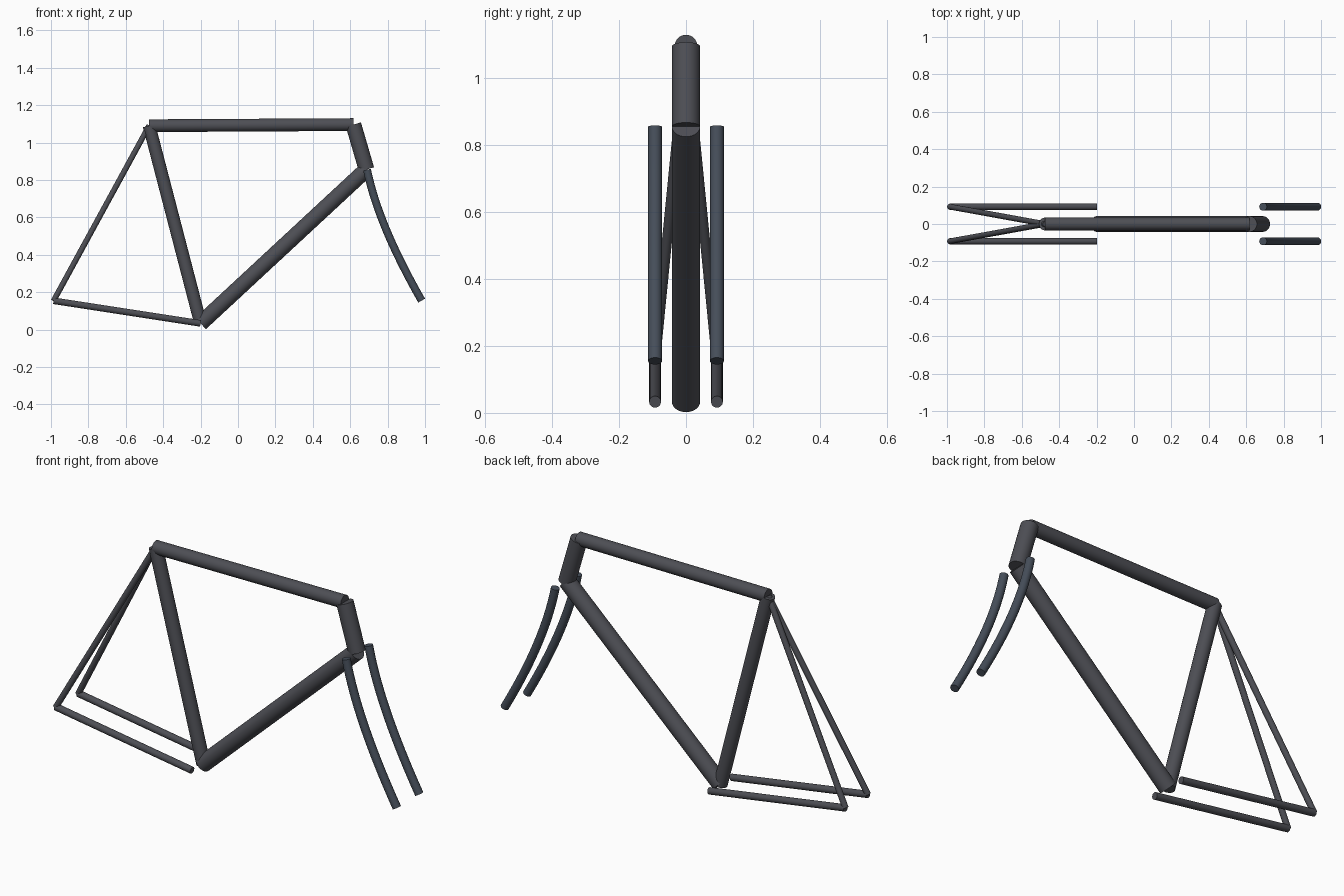
import bpy
from math import radians
from mathutils import Vector

if "Cube" in bpy.data.objects:
    bpy.data.objects.remove(bpy.data.objects["Cube"])


def material(name, rgb):
    m = bpy.data.materials.new(name)
    m.diffuse_color = (*rgb, 1)
    m.use_nodes = True
    m.node_tree.nodes["Principled BSDF"].inputs["Base Color"].default_value = m.diffuse_color
    return m


FRAME = material("frame_grey", (0.075, 0.077, 0.09))
FORK = material("fork_blue_grey", (0.06, 0.075, 0.10))


def tube(name, a, b, r):
    """Capped straight tube between two points."""
    a, b = Vector(a), Vector(b)
    d = b - a
    bpy.ops.mesh.primitive_cylinder_add(vertices=32, radius=r, depth=d.length,
                                        location=(a + b) / 2)
    ob = bpy.context.object
    ob.rotation_euler = d.to_track_quat('Z', 'Y').to_euler()
    ob.name = name
    ob.data.materials.append(FRAME)
    bpy.ops.object.shade_smooth_by_angle(angle=radians(40))
    return ob


def fork_blade(name, y, r):
    """Forward-curving blade swept along a bezier."""
    top, mid, tip = (Vector((0.69, y, 0.855)), Vector((0.75, y, 0.56)),
                     Vector((0.982, y, 0.155)))
    cu = bpy.data.curves.new(name, 'CURVE')
    cu.dimensions = '3D'
    cu.bevel_depth = r
    cu.bevel_resolution = 6
    cu.resolution_u = 20
    cu.use_fill_caps = True
    sp = cu.splines.new('BEZIER')
    sp.bezier_points.add(1)
    for p, co in zip(sp.bezier_points, (top, tip)):
        p.handle_left_type = p.handle_right_type = 'FREE'
        p.co = co
        inner = co.lerp(mid, 2 / 3)
        p.handle_left = p.handle_right = inner
    # outer handles continue the tangent so the end caps sit square
    sp.bezier_points[0].handle_left = top + (top - mid) * 0.5
    sp.bezier_points[1].handle_right = tip + (tip - mid) * 0.5
    ob = bpy.data.objects.new(name, cu)
    bpy.context.collection.objects.link(ob)
    bpy.ops.object.select_all(action='DESELECT')
    ob.select_set(True)
    bpy.context.view_layer.objects.active = ob
    bpy.ops.object.convert(target='MESH')
    ob = bpy.context.object
    ob.name = name
    ob.data.materials.clear()
    ob.data.materials.append(FORK)
    bpy.ops.object.shade_smooth_by_angle(angle=radians(40))


# Frame joints
bracket = (-0.20, 0, 0.033)
seat_top = (-0.475, 0, 1.09)
head_top = (0.617, 0, 1.096)
head_bottom = (0.687, 0, 0.856)

# Main triangle
tube("seat_tube", bracket, seat_top, 0.034)
tube("top_tube", seat_top, head_top, 0.034)
tube("down_tube", bracket, head_bottom, 0.042)
tube("head_tube", head_bottom, head_top, 0.042)

# Rear stays and fork blades on both sides
for side, s in (("right", -1), ("left", 1)):
    y = s * 0.0925
    dropout = (-0.986, y, 0.154)
    tube("seat_stay_" + side, seat_top, dropout, 0.015)
    tube("chain_stay_" + side, (-0.20, y, 0.033), dropout, 0.0175)
    fork_blade("fork_blade_" + side, y, 0.021)
